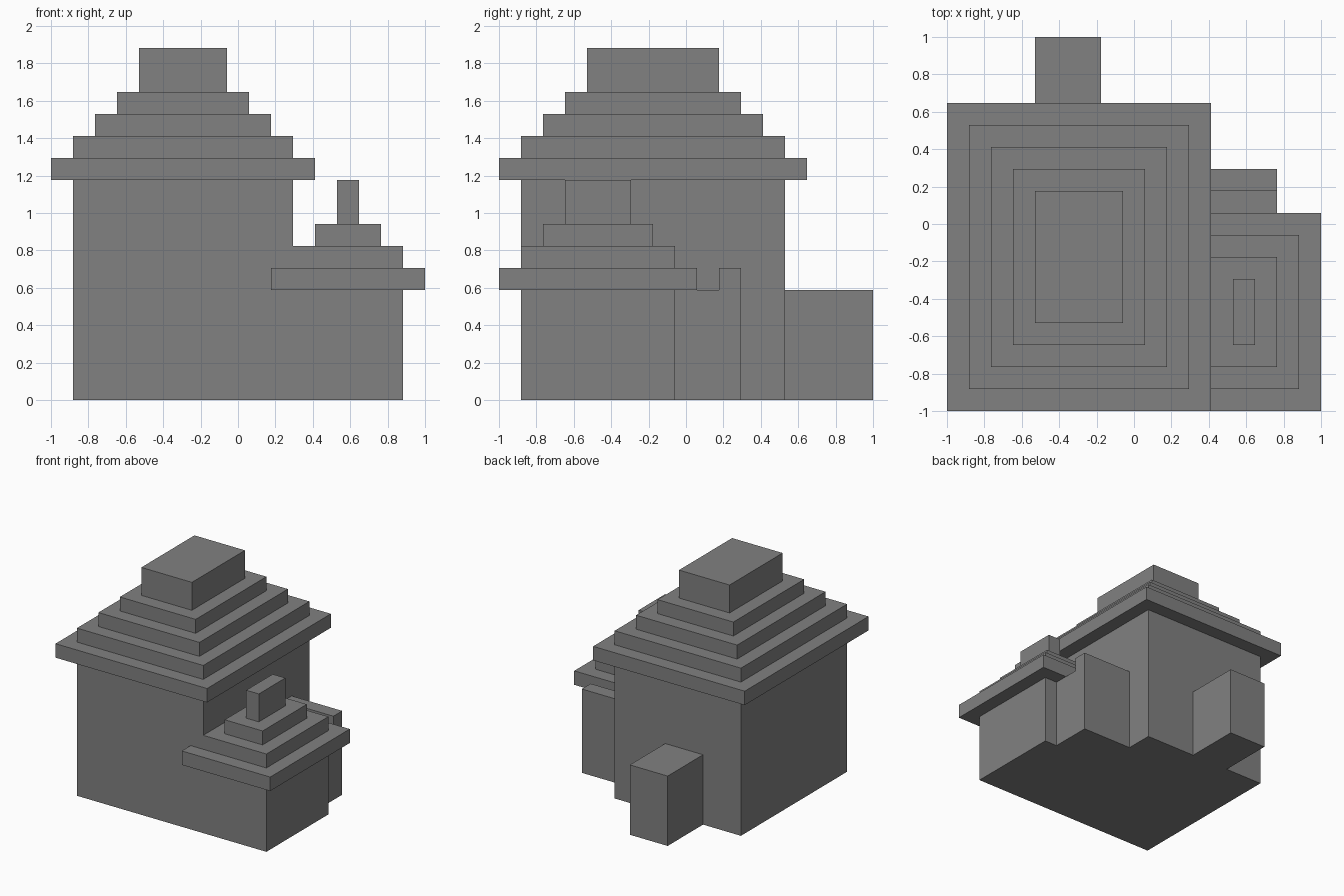
import bpy

cube = bpy.data.objects.get("Cube")
if cube:
    bpy.data.objects.remove(cube, do_unlink=True)

UNIT = 2 / 17  # the house is laid out on a 17-unit block grid

stone = bpy.data.materials.new("stone_grey")
stone.use_nodes = True
GREY = (0.22, 0.22, 0.22, 1)
stone.diffuse_color = GREY
stone.node_tree.nodes["Principled BSDF"].inputs["Base Color"].default_value = GREY


def block(name, x, y, z):
    """Box spanning the given (low, high) grid ranges."""
    spans = (x, y, z)
    offsets = (-1, -1, 0)
    bpy.ops.mesh.primitive_cube_add(size=1)
    ob = bpy.context.object
    ob.name = name
    ob.location = [(a + b) / 2 * UNIT + o for (a, b), o in zip(spans, offsets)]
    ob.scale = [(b - a) * UNIT for a, b in spans]
    bpy.ops.object.transform_apply(location=False, rotation=False, scale=True)
    ob.data.materials.append(stone)


# Main house
block("main_walls", (1, 11), (1, 13), (0, 10))

# Main stepped roof, each tier one unit further in
for i in range(4):
    block(f"main_roof_tier_{i + 1}", (i, 12 - i), (i, 14 - i), (10 + i, 11 + i))
block("main_roof_cap", (4, 8), (4, 10), (14, 16))

# Side wing
block("wing_walls", (11, 16), (1, 8), (0, 5))

# Wing stepped roof, running into the main wall
for i in range(3):
    block(f"wing_roof_tier_{i + 1}", (10 + i, 17 - i), (i, 9 - i), (5 + i, 6 + i))
block("wing_roof_cap", (13, 14), (3, 6), (8, 10))

# Annex behind the wing, with a raised rear edge
block("annex_walls", (11, 15), (8, 10), (0, 5))
block("annex_rear_wall", (11, 15), (10, 11), (0, 6))

# Block projecting from the back wall
block("back_extension", (4, 7), (13, 17), (0, 5))
